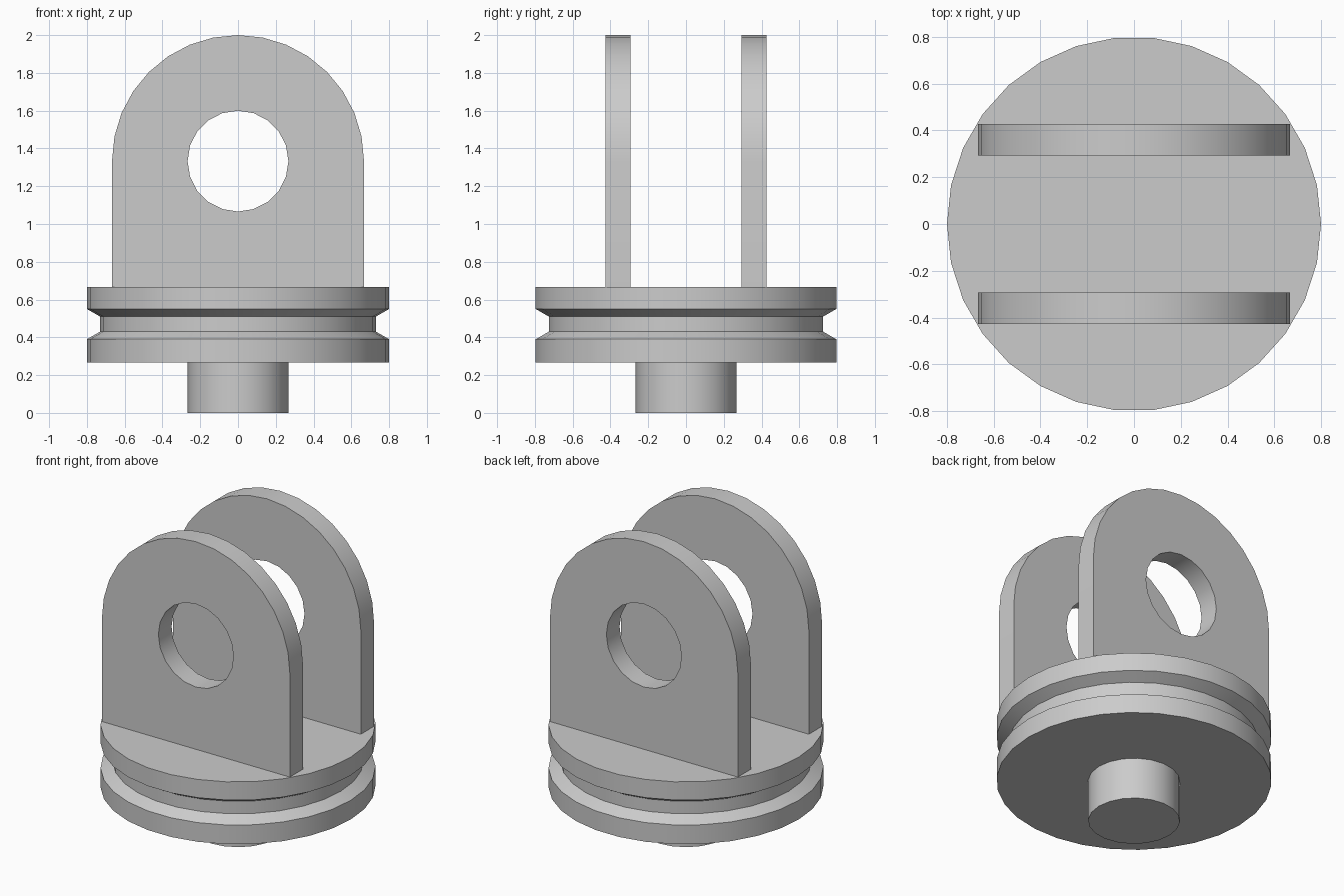
import bpy
import bmesh
import math
from mathutils import Vector

cube = bpy.data.objects.get("Cube")
if cube:
    bpy.data.objects.remove(cube, do_unlink=True)

grey = bpy.data.materials.new("plain grey")
grey.use_nodes = True
colour = (0.6, 0.6, 0.6, 1)
grey.diffuse_color = colour
grey.node_tree.nodes["Principled BSDF"].inputs["Base Color"].default_value = colour


def finish(name, bm):
    """Turn a bmesh into a named object, smooth with sharp edges kept."""
    bmesh.ops.recalc_face_normals(bm, faces=bm.faces)
    mesh = bpy.data.meshes.new(name)
    bm.to_mesh(mesh)
    bm.free()
    mesh.materials.append(grey)
    obj = bpy.data.objects.new(name, mesh)
    bpy.context.collection.objects.link(obj)
    bpy.ops.object.select_all(action='DESELECT')
    obj.select_set(True)
    bpy.context.view_layer.objects.active = obj
    bpy.ops.object.shade_smooth_by_angle(angle=math.radians(30))
    return obj


def turned(name, profile, sides):
    """Revolve (radius, height) points about z and cap both ends."""
    bm = bmesh.new()
    rings = []
    for r, z in profile:
        angles = [2 * math.pi * i / sides for i in range(sides)]
        rings.append([bm.verts.new((r * math.cos(a), r * math.sin(a), z)) for a in angles])
    for low, high in zip(rings, rings[1:]):
        for i in range(sides):
            j = (i + 1) % sides
            bm.faces.new((low[i], low[j], high[j], high[i]))
    bm.faces.new(rings[0])
    bm.faces.new(rings[-1])
    return finish(name, bm)


def lug(name, y, thickness=0.134):
    """Upright plate with a rounded top and a round hole."""
    centre, radius, hole, base = 1.333, 0.667, 0.267, 0.667
    outline = [(-radius, base), (radius, base)]
    for i in range(17):
        a = math.pi * i / 16
        outline.append((radius * math.cos(a), centre + radius * math.sin(a)))
    ring = []
    for i in range(20):
        a = 2 * math.pi * i / 20
        ring.append((hole * math.cos(a), centre + hole * math.sin(a)))
    bm = bmesh.new()
    edges = []
    for loop in (outline, ring):
        verts = [bm.verts.new((x, y - thickness / 2, z)) for x, z in loop]
        edges += [bm.edges.new((v, verts[i - 1])) for i, v in enumerate(verts)]
    bmesh.ops.triangle_fill(bm, edges=edges, use_beauty=True, normal=Vector((0, -1, 0)))
    extruded = bmesh.ops.extrude_face_region(bm, geom=bm.faces[:], use_keep_orig=True)
    moved = [g for g in extruded["geom"] if isinstance(g, bmesh.types.BMVert)]
    bmesh.ops.translate(bm, verts=moved, vec=(0, thickness, 0))
    return finish(name, bm)


# Round base with a groove around its rim
turned("grooved_base", [(0.8, 0.267), (0.8, 0.39), (0.73, 0.43),
                        (0.73, 0.51), (0.8, 0.55), (0.8, 0.667)], 30)

# Short peg underneath
turned("bottom_peg", [(0.267, 0), (0.267, 0.267)], 20)

# Pair of pierced lugs on top
for side, name in ((-1, "front_lug"), (1, "back_lug")):
    lug(name, side * 0.36)
